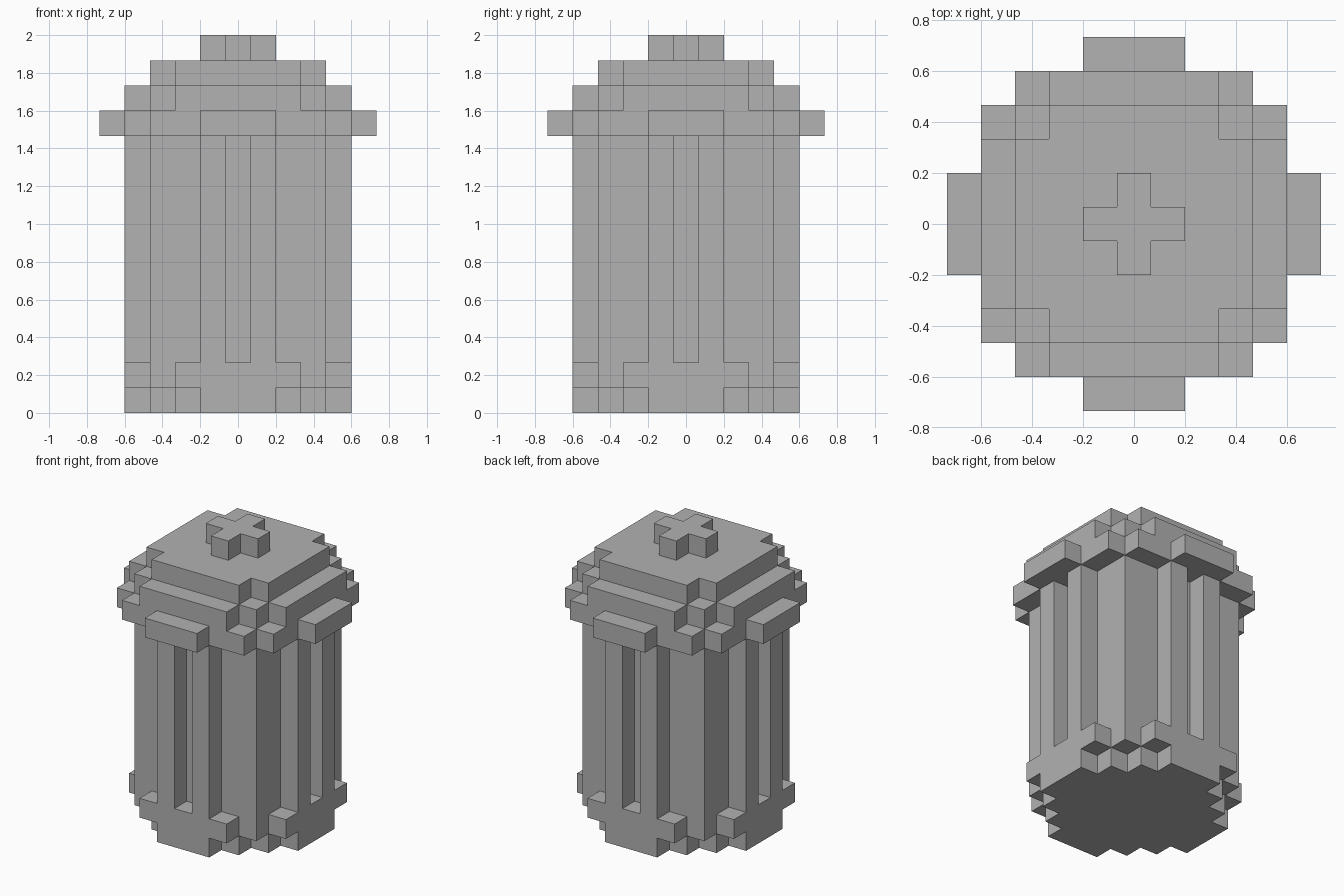
import bpy
import bmesh
import math
from mathutils import Vector

if "Cube" in bpy.data.objects:
    bpy.data.objects.remove(bpy.data.objects["Cube"], do_unlink=True)

UNIT = 2 / 15  # size of one block

# Single grey material
grey = bpy.data.materials.new("light_grey_metal")
grey.use_nodes = True
COLOUR = (0.445, 0.445, 0.445, 1)
grey.diffuse_color = COLOUR
grey.node_tree.nodes["Principled BSDF"].inputs["Base Color"].default_value = COLOUR


def tier(reach, z_start, z_end, grooved=False):
    """Blocks of a four-way symmetric tier; reach[|x|] is the furthest |y|."""
    cells = set()
    for x in range(1 - len(reach), len(reach)):
        limit = reach[abs(x)]
        for y in range(-limit, limit + 1):
            # the middle of each side is sunk by one block
            if grooved and x * y == 0 and max(abs(x), abs(y)) == 4:
                continue
            cells.update((x, y, z) for z in range(z_start, z_end))
    return cells


def build(name, cells):
    """Skin the outside of a set of blocks and merge the flat faces."""
    bm = bmesh.new()
    verts = {}

    def corner(p):
        key = tuple(round(c * 2) for c in p)
        if key not in verts:
            verts[key] = bm.verts.new(p * UNIT)
        return verts[key]

    normals = [Vector(s * (i == axis) for i in range(3))
               for axis in range(3) for s in (-1, 1)]
    for cell in sorted(cells):
        centre = Vector(cell) + Vector((0, 0, 0.5))
        for n in normals:
            if tuple(int(c) for c in Vector(cell) + n) in cells:
                continue
            u = Vector((n.y, n.z, n.x))
            v = n.cross(u)
            bm.faces.new([corner(centre + (n + d) / 2)
                          for d in (-u - v, u - v, u + v, v - u)])
    bmesh.ops.dissolve_limit(bm, angle_limit=math.radians(1),
                             verts=bm.verts[:], edges=bm.edges[:])
    mesh = bpy.data.meshes.new(name)
    bm.to_mesh(mesh)
    bm.free()
    mesh.materials.append(grey)
    bpy.context.collection.objects.link(bpy.data.objects.new(name, mesh))


# Stepped foot and ribbed, grooved body
build("bin_body", tier([4, 4, 3, 2, 1], 0, 1)
      | tier([4, 4, 4, 3, 2], 1, 2)
      | tier([4, 4, 3, 3, 1], 2, 11, grooved=True))

# Stepped lid with a rim tab on each side
build("lid", tier([5, 5, 4, 4, 3, 1], 11, 12)
      | tier([4, 4, 4, 3, 2], 12, 13)
      | tier([3, 3, 3, 2], 13, 14))

# Cross-shaped knob
build("lid_handle", tier([1, 0], 14, 15))
